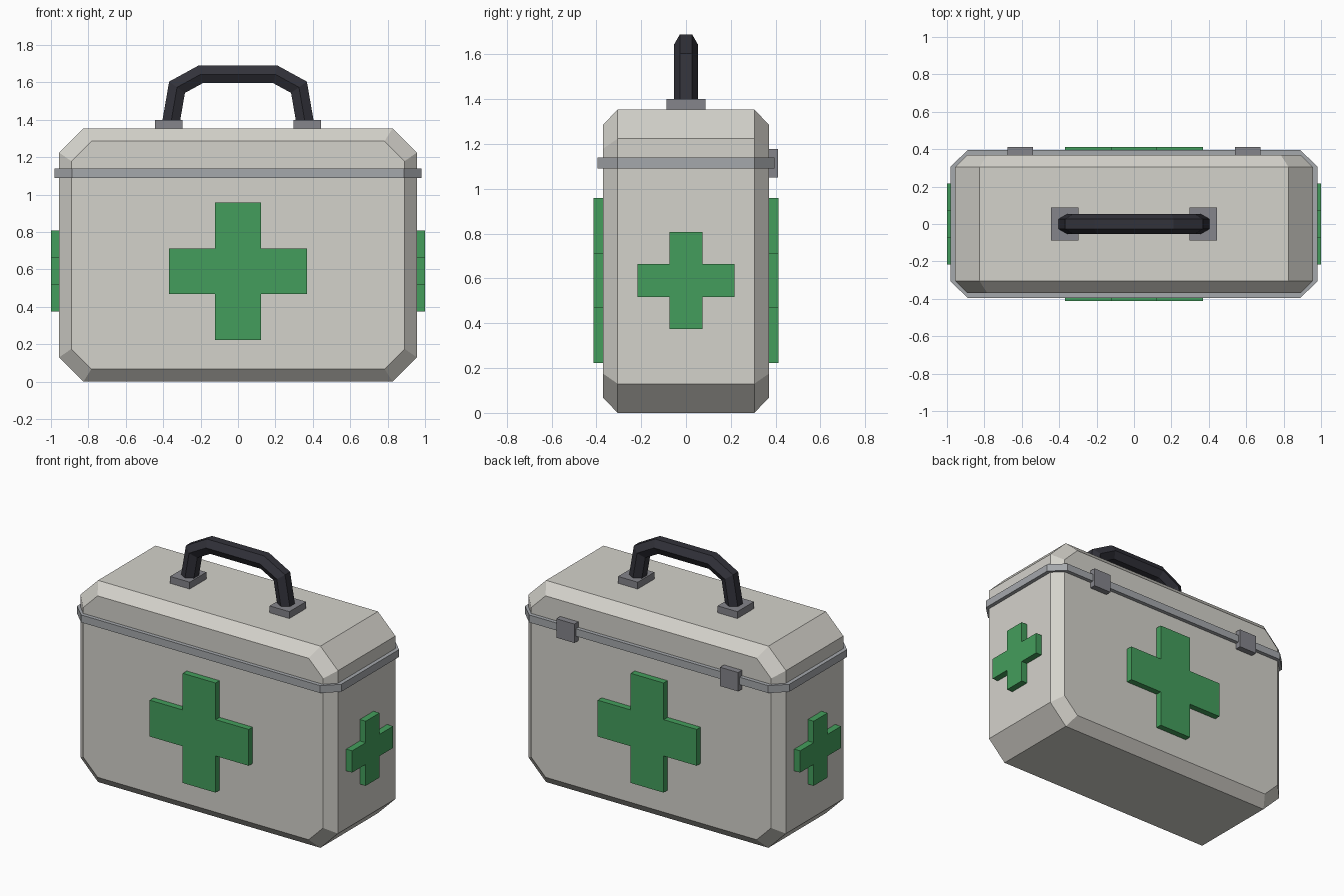
import bpy, bmesh, math
from mathutils import Vector

if "Cube" in bpy.data.objects:
    bpy.data.objects.remove(bpy.data.objects["Cube"])


def material(name, r, g, b):
    lin = [((c / 255 + 0.055) / 1.055) ** 2.4 for c in (r, g, b)]
    m = bpy.data.materials.new(name)
    m.diffuse_color = (*lin, 1)
    m.use_nodes = True
    m.node_tree.nodes["Principled BSDF"].inputs["Base Color"].default_value = m.diffuse_color
    return m


SHELL = material("warm light grey", 212, 210, 203)
TRIM = material("seam grey", 165, 168, 172)
METAL = material("dark grey", 133, 133, 139)
GRIP = material("near black", 50, 50, 58)
GREEN = material("green", 68, 158, 92)


def loft(name, rings, mat):
    """Join equal-sized rings of points with quads and cap both ends."""
    bm = bmesh.new()
    loops = [[bm.verts.new(p) for p in ring] for ring in rings]
    n = len(loops[0])
    for a, b in zip(loops, loops[1:]):
        for i in range(n):
            j = (i + 1) % n
            bm.faces.new((a[i], a[j], b[j], b[i]))
    bm.faces.new(loops[0])
    bm.faces.new(loops[-1])
    bmesh.ops.recalc_face_normals(bm, faces=bm.faces)
    mesh = bpy.data.meshes.new(name)
    bm.to_mesh(mesh)
    bm.free()
    mesh.materials.append(mat)
    obj = bpy.data.objects.new(name, mesh)
    bpy.context.collection.objects.link(obj)
    return obj


def octagon(w, h, cw, ch):
    """Rectangle of half size w, h with corners cut by cw, ch."""
    quarter = [(w, h - ch), (w - cw, h)]
    right = quarter + [(-x, y) for x, y in reversed(quarter)]
    return right + [(-x, -y) for x, y in right]


def box(name, x, y, z, mat):
    ring = [(x[0], y[0]), (x[1], y[0]), (x[1], y[1]), (x[0], y[1])]
    return loft(name, [[(a, b, c) for a, b in ring] for c in z], mat)


def cross(size, arm):
    s, a = size, arm
    return [(a, a), (a, s), (-a, s), (-a, a), (-s, a), (-s, -a),
            (-a, -a), (-a, -s), (a, -s), (a, -a), (s, -a), (s, a)]


# Case: octagonal slab with bevelled front and back rims
MID = 0.677
outer = octagon(0.956, MID, 0.13, 0.13)
inner = octagon(0.891, MID - 0.068, 0.107, 0.107)
loft("case", [[(x, y, z + MID) for x, z in prof]
              for prof, y in ((inner, -0.37), (outer, -0.305),
                              (outer, 0.305), (inner, 0.37))], SHELL)

# Seam band around the lid joint
band = octagon(0.982, 0.396, 0.094, 0.09)
loft("seam_band", [[(x, y, z) for x, y in band] for z in (1.09, 1.14)], TRIM)

# Raised crosses on all four sides
CZ = 0.591
for s, label in ((-1, "front"), (1, "back")):
    loft(label + "_cross", [[(x, s * y, z + CZ) for x, z in cross(0.368, 0.122)]
                            for y in (0.36, 0.412)], GREEN)
for s, label in ((-1, "left"), (1, "right")):
    loft(label + "_cross", [[(s * x, y, z + CZ) for y, z in cross(0.217, 0.073)]
                            for x in (0.94, 1.0)], GREEN)

# Back latches and handle mounts
for s, label in ((-1, "left"), (1, "right")):
    box(label + "_latch", (s * 0.608 - 0.067, s * 0.608 + 0.067),
        (0.36, 0.411), (1.05, 1.177), METAL)
    box(label + "_handle_mount", (s * 0.37 - 0.073, s * 0.37 + 0.073),
        (-0.088, 0.088), (1.34, 1.40), METAL)

# Handle: hexagonal bar swept along an arched path with mitred joints
half = [(-0.363, 1.36), (-0.326, 1.574), (-0.2, 1.643)]
path = [Vector(p) for p in half + [(-x, z) for x, z in reversed(half)]]
R = 0.054
rings = []
for i, p in enumerate(path):
    d0 = (p - path[max(i - 1, 0)]).normalized()
    d1 = (path[min(i + 1, len(path) - 1)] - p).normalized()
    t = (d0 + d1).normalized()
    mitre = 1 / max(t.dot(d0), t.dot(d1))
    n = Vector((-t.y, t.x)) * mitre
    ring = []
    for k in range(6):
        a = k * math.pi / 3
        q = p + n * (R * math.sin(a))
        ring.append((q.x, R * math.cos(a), q.y))
    rings.append(ring)
loft("handle", rings, GRIP)
